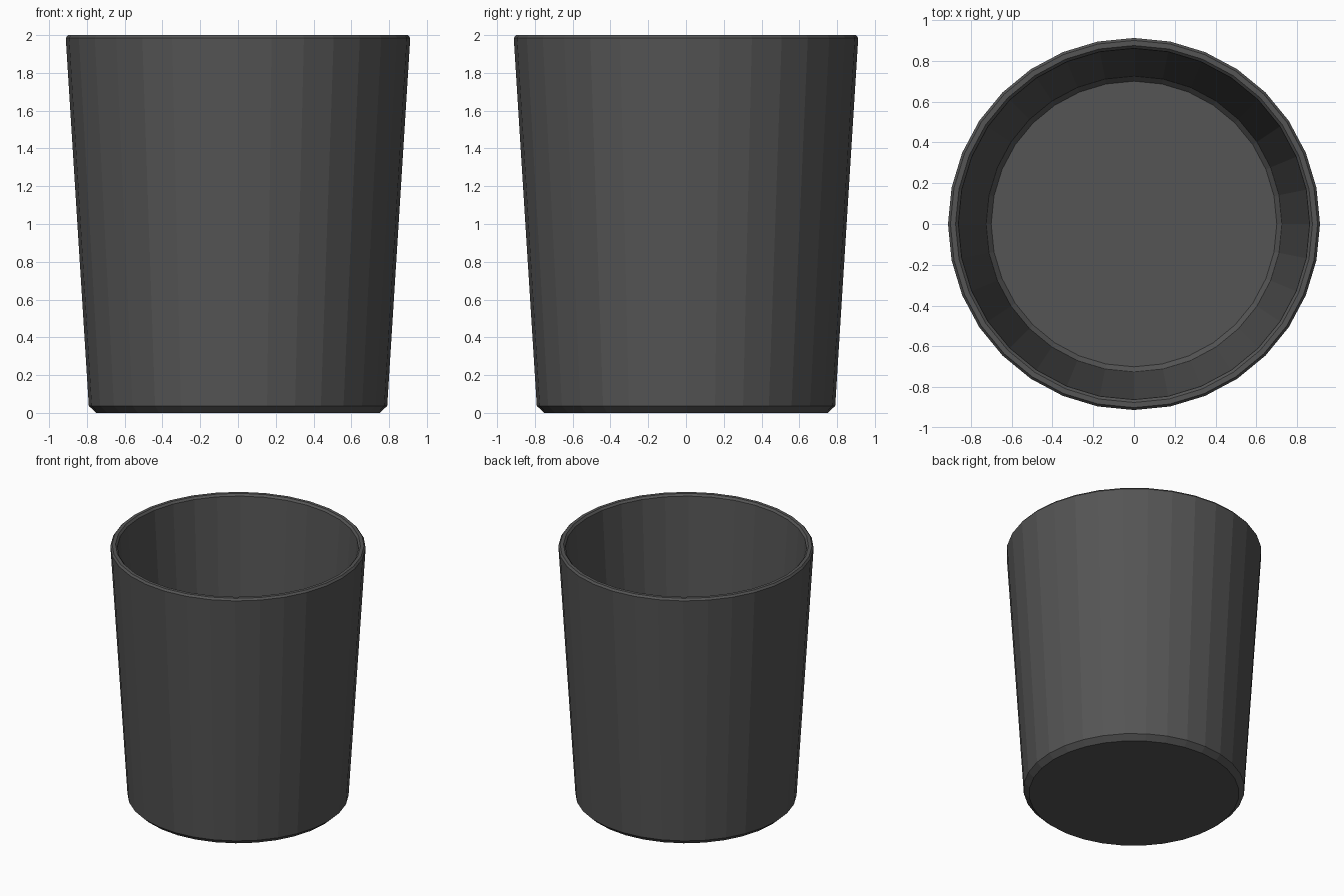
import bpy, bmesh, math

if "Cube" in bpy.data.objects:
    bpy.data.objects.remove(bpy.data.objects["Cube"])

SIDES = 32

# Closed cup profile (radius, z): outer base, bevels, rim, inner wall, inner floor
profile = [
    (0.75, 0.0), (0.79, 0.037),
    (0.912, 1.985), (0.90, 2.0),
    (0.875, 2.0), (0.861, 1.985),
    (0.725, 0.08), (0.70, 0.05),
]

bm = bmesh.new()
rings = []
for r, z in profile:
    rings.append([bm.verts.new((r * math.cos(2 * math.pi * i / SIDES),
                                r * math.sin(2 * math.pi * i / SIDES), z))
                  for i in range(SIDES)])

# Walls between neighbouring rings
for a, b in zip(rings, rings[1:]):
    for i in range(SIDES):
        j = (i + 1) % SIDES
        bm.faces.new((a[i], a[j], b[j], b[i]))

# Underside and inner floor
bm.faces.new(rings[0][::-1])
bm.faces.new(rings[-1])
bmesh.ops.recalc_face_normals(bm, faces=bm.faces)

mesh = bpy.data.meshes.new("cup")
bm.to_mesh(mesh)
bm.free()
cup = bpy.data.objects.new("cup", mesh)
bpy.context.collection.objects.link(cup)

# Dark grey finish
mat = bpy.data.materials.new("dark_grey")
mat.diffuse_color = (0.09, 0.09, 0.09, 1)
mat.use_nodes = True
mat.node_tree.nodes["Principled BSDF"].inputs["Base Color"].default_value = mat.diffuse_color
mesh.materials.append(mat)
